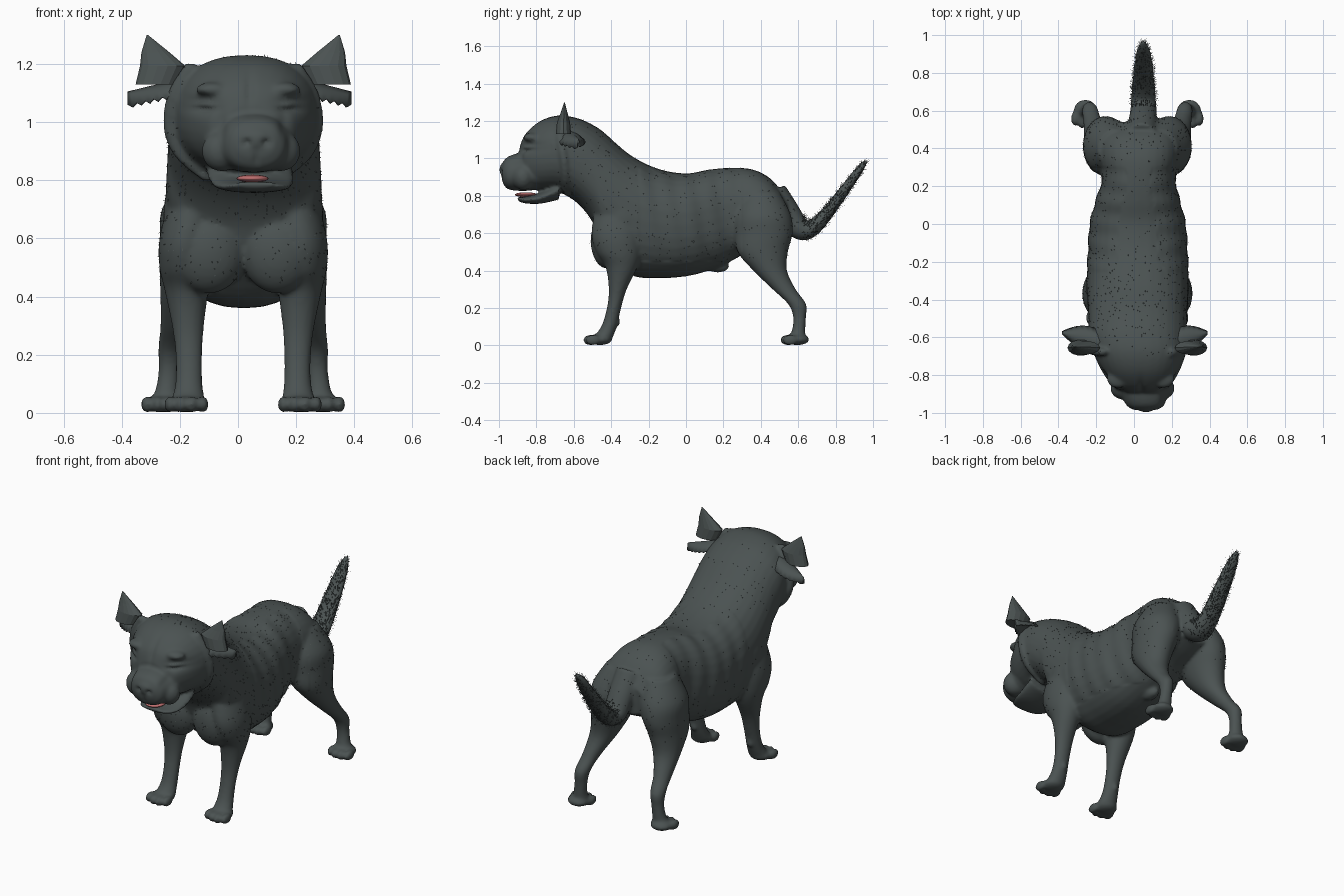
import bpy, bmesh, math, random
from mathutils import Vector, Matrix

random.seed(4)
if "Cube" in bpy.data.objects:
    bpy.data.objects.remove(bpy.data.objects["Cube"])

MID = 0.018  # body centre line
X, Y, Z = Vector((1, 0, 0)), Vector((0, 1, 0)), Vector((0, 0, 1))


def material(name, rgb):
    m = bpy.data.materials.new(name)
    m.use_nodes = True
    m.diffuse_color = (*rgb, 1)
    b = m.node_tree.nodes["Principled BSDF"]
    b.inputs["Base Color"].default_value = (*rgb, 1)
    b.inputs["Roughness"].default_value = 0.8
    return m


coat = material("charcoal coat", (0.07, 0.085, 0.084))
pink = material("tongue pink", (0.52, 0.16, 0.16))


def make(name, bm, mat, smooth=True):
    bmesh.ops.recalc_face_normals(bm, faces=bm.faces)
    me = bpy.data.meshes.new(name)
    bm.to_mesh(me)
    bm.free()
    me.materials.append(mat)
    if smooth:
        me.shade_smooth()
    ob = bpy.data.objects.new(name, me)
    bpy.context.collection.objects.link(ob)
    return ob


def spline(rows, steps):
    """Catmull-Rom interpolation of rows of numbers."""
    out = []
    for i in range(len(rows) - 1):
        p = [rows[max(0, min(len(rows) - 1, i + k))] for k in (-1, 0, 1, 2)]
        for s in range(steps):
            t = s / steps
            out.append([0.5 * (2 * b + (c - a) * t + (2 * a - 5 * b + 4 * c - d) * t * t
                               + (3 * b - a - 3 * c + d) * t ** 3) for a, b, c, d in zip(*p)])
    return out + [list(rows[-1])]


def loft(bm, rows, axis=None, steps=5, n=32, power=2.0):
    """Closed tube; each row is x, y, z, half width, half depth."""
    rows = spline(rows, steps)
    rings = []
    for i, (x, y, z, rx, rv) in enumerate(rows):
        a, b = rows[max(i - 1, 0)], rows[min(i + 1, len(rows) - 1)]
        nrm = axis or (Vector(b[:3]) - Vector(a[:3])).normalized()
        v = nrm.cross(X).normalized()
        ring = []
        for k in range(n):
            c, s = math.cos(math.tau * k / n), math.sin(math.tau * k / n)
            c = math.copysign(abs(c) ** (2 / power), c)
            s = math.copysign(abs(s) ** (2 / power), s)
            ring.append(bm.verts.new(Vector((x, y, z)) + X * c * max(rx, .002) + v * s * max(rv, .002)))
        rings.append(ring)
    for r, q in zip(rings, rings[1:]):
        for k in range(n):
            bm.faces.new((r[k], r[(k + 1) % n], q[(k + 1) % n], q[k]))
    bm.faces.new(rings[0])
    bm.faces.new(rings[-1])


def blob(bm, pos, size):
    mat = Matrix.Translation(pos) @ Matrix.Diagonal((*size, 1))
    bmesh.ops.create_uvsphere(bm, u_segments=24, v_segments=14, radius=1, matrix=mat)


def side_loft(bm, s, rows, **kw):
    loft(bm, [(MID + s * r[0], *r[1:]) for r in rows], **kw)


# Skull, neck and trunk: y, centre x, top, bottom, half width
trunk = [(-.89, .045, 1.06, .88, .10), (-.86, .04, 1.13, .86, .15), (-.78, .035, 1.20, .83, .205),
         (-.68, .03, 1.23, .82, .245), (-.58, .02, 1.215, .76, .26), (-.5, .02, 1.18, .66, .26),
         (-.44, .02, 1.14, .52, .265), (-.3, .02, 1.02, .38, .27), (-.15, .02, .945, .36, .265),
         (0, .02, .92, .37, .255), (.12, .02, .94, .40, .225), (.24, .025, .95, .45, .195),
         (.36, .025, .94, .52, .21), (.46, .025, .885, .56, .20), (.54, .03, .78, .60, .13)]
body = bmesh.new()
loft(body, [(x, y, (t + b) / 2, w, (t - b) / 2) for y, x, t, b, w in trunk], axis=Y, power=2.3)

# Muzzle, nose and lower jaw
loft(body, [(.06, -.985, .925, .06, .04), (.06, -.96, .922, .10, .082), (.055, -.90, .927, .125, .10),
            (.05, -.82, .93, .15, .10), (.04, -.72, .95, .17, .10)], axis=Y, power=2.3)
loft(body, [(.06, -.90, .785, .07, .012), (.06, -.86, .778, .11, .018), (.05, -.78, .788, .14, .03),
            (.04, -.68, .83, .15, .05)], axis=Y)
blob(body, (.063, -.965, .94), (.058, .033, .042))

# Tail
loft(body, [(.04, .47, .82, .08, .07), (.045, .54, .72, .075, .065), (.05, .60, .63, .07, .06),
            (.05, .66, .62, .066, .048), (.05, .74, .69, .06, .036), (.05, .84, .82, .05, .028),
            (.05, .92, .93, .036, .022), (.05, .965, .99, .015, .01)])
blob(body, (.02, .17, .42), (.035, .06, .03))

# Limbs: rows are x out, y, z, half width, half depth
fore = [(.16, -.36, .76, .09, .12), (.195, -.37, .6, .093, .135), (.20, -.36, .5, .088, .12),
        (.195, -.345, .42, .075, .085), (.19, -.365, .3, .055, .048), (.187, -.385, .2, .046, .038),
        (.187, -.412, .1, .047, .042), (.19, -.45, .035, .06, .055)]
hind = [(.12, .40, .82, .09, .10), (.155, .41, .7, .125, .15), (.172, .415, .6, .115, .155),
        (.19, .41, .5, .098, .135), (.21, .45, .4, .075, .09), (.235, .525, .3, .05, .062),
        (.25, .595, .22, .042, .048), (.255, .607, .15, .036, .034), (.262, .602, .08, .04, .036),
        (.27, .59, .035, .055, .045)]
for s in (1, -1):
    for leg, paw_x, paw_y in ((fore, .195, -.49), (hind, .275, .565)):
        side_loft(body, s, leg, axis=Z)
        blob(body, (MID + s * paw_x, paw_y + .03, .032), (.065, .065, .03))
        for k in (-1.5, -.5, .5, 1.5):
            inset = .014 * abs(k)
            blob(body, (MID + s * paw_x + k * .037, paw_y - .028 + inset, .029), (.021, .04, .029))
    blob(body, (MID + s * .187, -.368, .125), (.018, .018, .02))
    # Chest muscle, shoulder blade, brow and cheek fold
    blob(body, (MID + s * .12, -.42, .56), (.13, .09, .15))
    blob(body, (MID + s * .19, -.33, .68), (.085, .13, .16))
    blob(body, (.035 + s * .12, -.82, 1.11), (.06, .05, .028))
    blob(body, (.045 + s * .1, -.87, .9), (.07, .06, .07))
    side_loft(body, s, [(.18, -.68, 1.20, .02, .02), (.235, -.67, 1.1, .025, .025),
                        (.25, -.65, .98, .025, .025), (.21, -.64, .88, .025, .025),
                        (.12, -.63, .80, .02, .02)], n=12)

dog = make("dog_body", body, coat)
bpy.context.view_layer.objects.active = dog
dog.select_set(True)
mod = dog.modifiers.new("merge", "REMESH")
mod.mode, mod.voxel_size, mod.use_smooth_shade = "VOXEL", 0.01, True
bpy.ops.object.modifier_apply(modifier="merge")
mod = dog.modifiers.new("soften", "SMOOTH")
mod.factor, mod.iterations = 0.5, 5
bpy.ops.object.modifier_apply(modifier="soften")

# Sculpt the face: x, z, radius x, radius z, push
brushes = [(.04, 1.11, .014, .06, -.008), (.062, .872, .008, .025, -.008)]
for s in (1, -1):
    brushes += [(.03 + s * .15, 1.06, .05, .028, -.02), (.03 + s * .15, 1.062, .035, .01, .016),
                (.03 + s * .145, 1.045, .035, .006, -.008), (.063 + s * .034, .93, .014, .012, -.014),
                (.05 + s * .11, .99, .02, .05, -.007)]
me = dog.data
normals = [v.normal.copy() for v in me.vertices]
for v, nrm in zip(me.vertices, normals):
    x, y, z = v.co
    push = 0
    if y < -.72 and nrm.y < -.15:
        for bx, bz, rx, rz, amount in brushes:
            d = ((x - bx) / rx) ** 2 + ((z - bz) / rz) ** 2
            if d < 6:
                push += amount * math.exp(-d)
    # Soft skin folds along the flank
    if -.25 < y < .3 and .45 < z < .95 and abs(nrm.x) > .3:
        push += .0025 * math.sin(y * 55 + z * 9)
    v.co += nrm * push
me.shade_smooth()

# Tongue
tongue = bmesh.new()
blob(tongue, (.05, -.855, .806), (.055, .06, .013))
make("tongue", tongue, pink)

# Ears: a stiff pointed cone over a ragged drooping flap
for s, side in ((1, "left"), (-1, "right")):
    ear = bmesh.new()
    side_loft(ear, s, [(.30, -.655, 1.13, .07, .042), (.277, -.655, 1.193, .078, .036),
                       (.302, -.652, 1.24, .048, .02), (.33, -.65, 1.30, .002, .002)],
              axis=Z, steps=1, n=14)
    make(side + "_ear_point", ear, coat, smooth=False)

    flap = bmesh.new()
    root, tip = Vector((.18, -.625, 1.14)), Vector((.372, -.575, 1.09))
    reach = 1 if s > 0 else 1.07
    rows = []
    count = 14
    for i in range(count + 1):
        t = i / count
        p = root.lerp(tip, t)
        w = .075 * math.sin(math.pi * (.3 + .66 * t))
        fray = .012 * (i % 2)
        shape = ((-w, -.03 - fray), (-w * .6, .0), (0, .015), (w * .5, 0), (w * .9, -.025 - fray / 2))
        rows.append([flap.verts.new((MID + s * reach * p.x, p.y + dy, p.z + dz)) for dy, dz in shape])
    for a, b in zip(rows, rows[1:]):
        for k in range(len(a) - 1):
            flap.faces.new((a[k], a[k + 1], b[k + 1], b[k]))
    ob = make(side + "_ear_flap", flap, coat)
    ob.modifiers.new("thickness", "SOLIDIFY").thickness = 0.008

# Short coat hairs, longest on the tail
fur = bmesh.new()
tail_faces = [p for p in me.polygons if p.center.y > .62 and p.center.z > .54]
coat_faces = [p for p in me.polygons if p.center.z > .45 and -.7 < p.center.y < .6]
sweep = Vector((0, .66, .75))
for faces, count, length in ((tail_faces, 1100, .026), (coat_faces, 1500, .010)):
    for p in random.choices(faces, k=count):
        lean = sweep * .8 if faces is tail_faces else Vector((0, .5, -.4))
        grow = (p.normal + lean + Vector([random.uniform(-.3, .3) for _ in range(3)])).normalized()
        across = grow.cross(p.normal)
        across = (across.normalized() if across.length > .01 else X) * .0015
        tip = p.center + grow * length * random.uniform(.5, 1)
        fur.faces.new([fur.verts.new(c) for c in (p.center - across, p.center + across, tip)])
make("coat_hairs", fur, coat, smooth=False)
